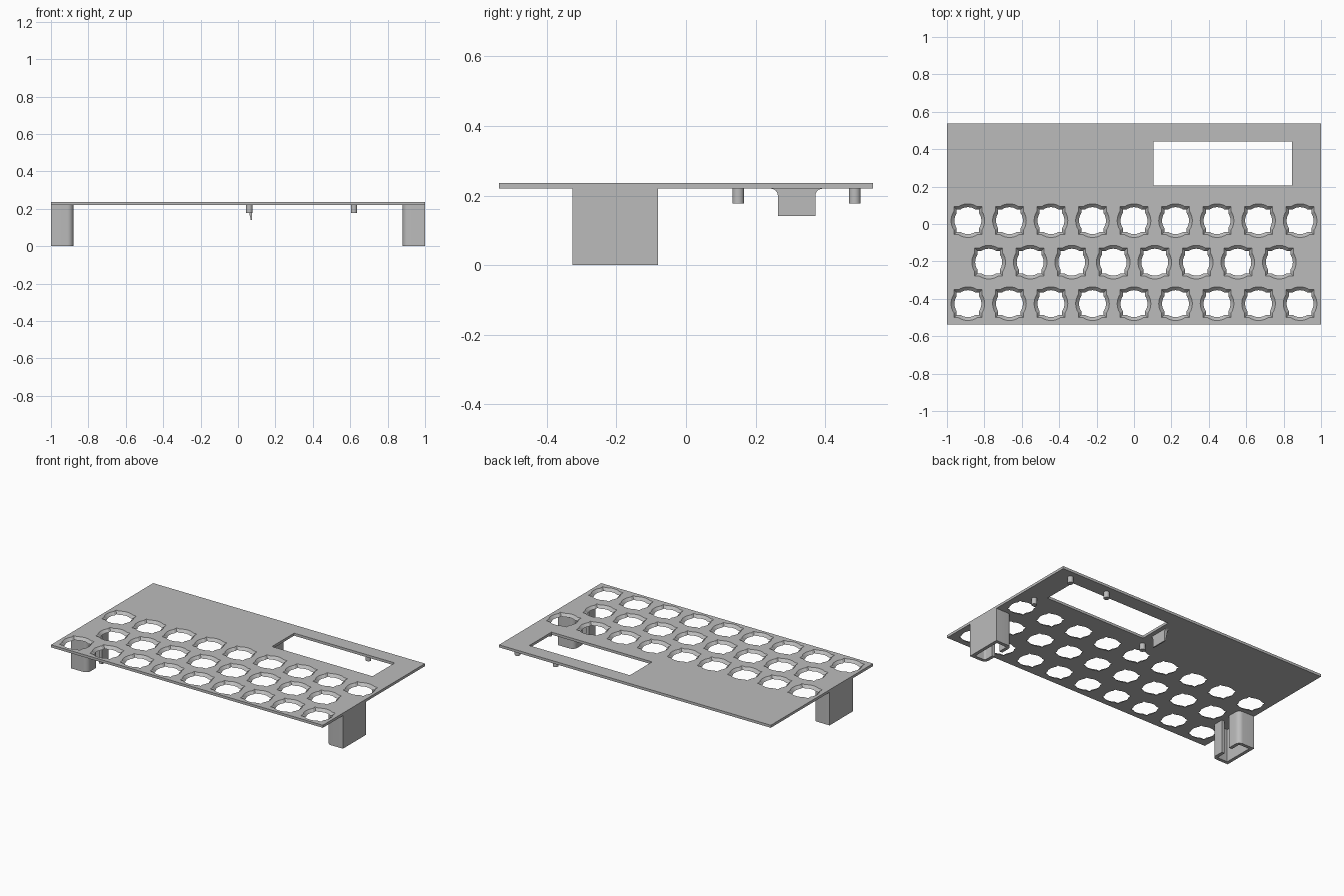
import bpy, bmesh, math
from mathutils import Matrix

if "Cube" in bpy.data.objects:
    bpy.data.objects.remove(bpy.data.objects["Cube"], do_unlink=True)

grey = bpy.data.materials.new("light_grey_plastic")
grey.use_nodes = True
grey.diffuse_color = (0.5, 0.5, 0.5, 1)
grey.node_tree.nodes["Principled BSDF"].inputs["Base Color"].default_value = (0.5, 0.5, 0.5, 1)

BOTTOM, TOP = 0.22, 0.237


def finish(bm, name):
    bmesh.ops.recalc_face_normals(bm, faces=bm.faces)
    mesh = bpy.data.meshes.new(name)
    bm.to_mesh(mesh)
    bm.free()
    mesh.materials.append(grey)
    obj = bpy.data.objects.new(name, mesh)
    bpy.context.collection.objects.link(obj)
    return obj


def smooth(obj):
    bpy.ops.object.select_all(action='DESELECT')
    obj.select_set(True)
    bpy.context.view_layer.objects.active = obj
    bpy.ops.object.shade_smooth_by_angle(angle=math.radians(35))


def loft(bm, lower, upper):
    """Closed solid between two matching rings of points."""
    a = [bm.verts.new(p) for p in lower]
    b = [bm.verts.new(p) for p in upper]
    bm.faces.new(a)
    bm.faces.new(b)
    for i in range(len(a)):
        j = (i + 1) % len(a)
        bm.faces.new((a[i], a[j], b[j], b[i]))


def box(bm, x0, x1, y0, y1, z0, z1):
    ring = [(x0, y0), (x1, y0), (x1, y1), (x0, y1)]
    loft(bm, [(x, y, z0) for x, y in ring], [(x, y, z1) for x, y in ring])


def arc(cx, cy, r, start, end, steps=6):
    angles = [math.radians(start + (end - start) * i / steps) for i in range(steps + 1)]
    return [(cx + r * math.cos(a), cy + r * math.sin(a)) for a in angles]


# Key opening outline: a square merged with a slightly wider circle
def key_ring(cx, cy, z):
    radius = 0.072 + 0.018 * (z - BOTTOM) / (TOP - BOTTOM)
    half = radius * 0.833
    limit = math.degrees(math.acos(0.833))
    ring = []
    for k in range(4):
        ring += arc(0, 0, radius, 90 * k - limit, 90 * k + limit, 8)
        ring += arc(0, 0, half * math.sqrt(2), 90 * k + 45, 90 * k + 45, 1)[:1]
    return [(cx + x, cy + y, z) for x, y in ring]


# Top plate with tapered key openings and a display window
bm = bmesh.new()
box(bm, -1, 1, -0.537, 0.537, BOTTOM, TOP)
plate = finish(bm, "top_plate")

bm = bmesh.new()
pitch = 0.222
for row, count in enumerate((9, 8, 9)):
    y = 0.018 - row * pitch
    for i in range(count):
        x = (i - (count - 1) / 2) * pitch
        loft(bm, key_ring(x, y, BOTTOM - 0.01), key_ring(x, y, TOP + 0.01))
box(bm, 0.105, 0.845, 0.207, 0.44, BOTTOM - 0.05, TOP + 0.05)
cutter = finish(bm, "opening_cutter")
cutter.hide_render = True
cutter.hide_set(True)
cut = plate.modifiers.new("openings", 'BOOLEAN')
cut.operation = 'DIFFERENCE'
cut.solver = 'EXACT'
cut.object = cutter
bpy.context.view_layer.objects.active = plate
bpy.ops.object.modifier_apply(modifier=cut.name)
bpy.data.objects.remove(cutter, do_unlink=True)


# Feet: C-shaped channels, slotted on the inner side, inner corners rounded
def foot(name, side):
    wall, r, gap = 0.022, 0.032, 0.033
    hx = 0.1225
    half = [(1.0, 0), (1.0, hx)]
    half += arc(0.88 + r, hx - r, r, 90, 180)
    half += [(0.88, gap), (0.88 + wall, gap)]
    half += arc(0.88 + r, hx - r, r - wall, 180, 90, 4)
    half += [(1 - wall, hx - wall), (1 - wall, 0)]
    outline = half[1:-1] + [(x, -y) for x, y in reversed(half[1:-1])]
    bm = bmesh.new()
    loft(bm, [(side * x, y - 0.203, 0) for x, y in outline],
         [(side * x, y - 0.203, BOTTOM) for x, y in outline])
    smooth(finish(bm, name))


foot("left_foot", 1)
foot("right_foot", -1)

# Locating pins around the window
for i, (x, y) in enumerate([(0.06, 0.15), (0.9, 0.15), (0.62, 0.485), (0.9, 0.485)]):
    bm = bmesh.new()
    bmesh.ops.create_cone(bm, cap_ends=True, segments=24, radius1=0.017, radius2=0.017,
                          depth=0.044, matrix=Matrix.Translation((x, y, 0.2)))
    smooth(finish(bm, f"locating_pin_{i + 1}"))

# Display clip: thin tab with a flared root and a tapered tip
cy, hw, fillet = 0.318, 0.054, 0.02
profile = [(cy - hw, 0.141), (cy + hw, 0.141)]
profile += arc(cy + hw + fillet, BOTTOM - fillet, fillet, 180, 90)
profile += arc(cy - hw - fillet, BOTTOM - fillet, fillet, 90, 0)
bm = bmesh.new()
loft(bm, [(0.068 if z < 0.15 else 0.055, y, z) for y, z in profile],
     [(0.076, y, z) for y, z in profile])
smooth(finish(bm, "display_clip"))
